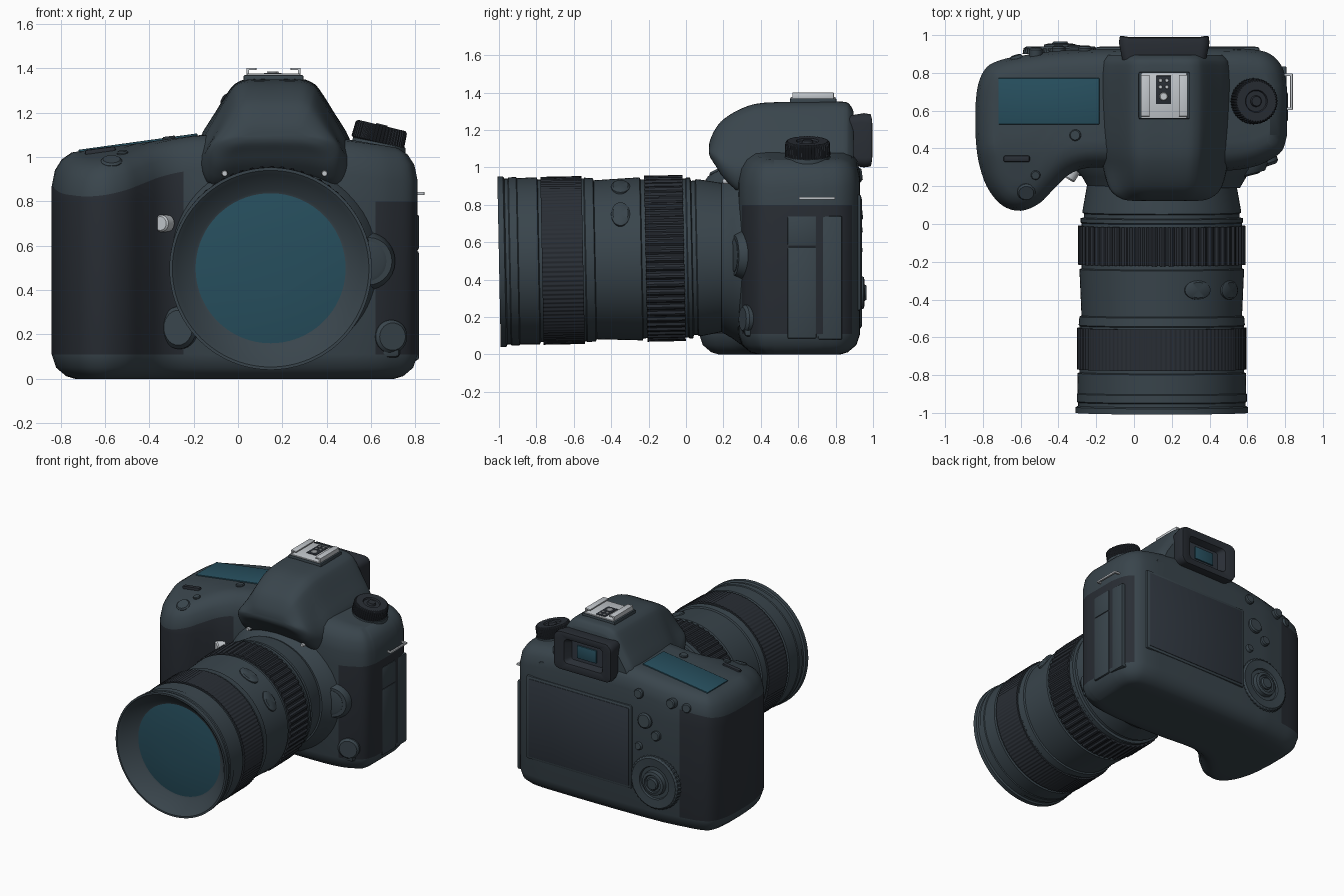
import bpy, bmesh, math
from mathutils import Vector, Matrix

if "Cube" in bpy.data.objects:
    bpy.data.objects.remove(bpy.data.objects["Cube"])


def material(name, r, g, b):
    m = bpy.data.materials.new(name)
    m.diffuse_color = (r, g, b, 1)
    m.use_nodes = True
    m.node_tree.nodes["Principled BSDF"].inputs["Base Color"].default_value = m.diffuse_color
    return m


SHELL = material("slate_shell", .041, .059, .072)
RUBBER = material("dark_rubber", .022, .027, .035)
TEAL = material("teal_glass", .02, .078, .112)
METAL = material("pale_metal", .55, .58, .61)
SCREEN = material("dark_screen", .03, .039, .052)


def build(name, verts, faces, mat):
    bm = bmesh.new()
    vs = [bm.verts.new(v) for v in verts]
    for f in faces:
        bm.faces.new([vs[i] for i in f])
    bmesh.ops.remove_doubles(bm, verts=bm.verts, dist=1e-5)
    return finish(name, bm, mat)


def finish(name, bm, mat):
    bmesh.ops.recalc_face_normals(bm, faces=bm.faces)
    me = bpy.data.meshes.new(name)
    bm.to_mesh(me)
    bm.free()
    ob = bpy.data.objects.new(name, me)
    bpy.context.collection.objects.link(ob)
    me.materials.append(mat)
    return ob


def grid_faces(rows, cols, closed, start=0):
    return [tuple(start + k for k in (a * cols + b, a * cols + (b + 1) % cols,
                                      (a + 1) * cols + (b + 1) % cols, (a + 1) * cols + b))
            for a in range(rows - 1) for b in range(cols if closed else cols - 1)]


def loft(name, rings, mat, caps=True):
    n = len(rings[0])
    faces = grid_faces(len(rings), n, True)
    if caps:
        faces += [tuple(range(n)), tuple(range((len(rings) - 1) * n, len(rings) * n))]
    return build(name, [p for r in rings for p in r], faces, mat)


def lathe(name, loc, axis, profile, mat, segs=48, teeth=0, depth=0, scale=(1, 1, 1)):
    # profile is (height along axis, radius)
    segs = teeth * 4 or segs
    m = Matrix.Translation(loc) @ Vector(axis).to_track_quat('Z', 'Y').to_matrix().to_4x4()
    big = max(r for h, r in profile)
    verts = []
    for h, r in profile:
        for i in range(segs):
            rr = r - depth * (i // 2 % 2) if r > .9 * big else r
            a = math.tau * i / segs
            verts.append(m @ Vector((rr * math.cos(a) * scale[0], rr * math.sin(a) * scale[1], h)))
    return build(name, verts, grid_faces(len(profile), segs, True), mat)


def button(name, loc, axis, r, h, mat=SHELL, scale=(1, 1, 1)):
    return lathe(name, loc, axis, [(-.04, r), (h * .6, r), (h, r * .82), (h, 0)], mat, 28, scale=scale)


def box(name, loc, size, mat, bevel=.01, rot_y=0):
    bm = bmesh.new()
    bmesh.ops.create_cube(bm, size=1)
    bmesh.ops.scale(bm, vec=size, verts=bm.verts)
    if bevel:
        bmesh.ops.bevel(bm, geom=bm.edges[:], offset=bevel, segments=2, profile=.5, affect='EDGES')
    bm.transform(Matrix.Translation(loc) @ Matrix.Rotation(rot_y, 4, 'Y'))
    return finish(name, bm, mat)


def spline(pts, sub):
    pts = [Vector(p) for p in pts]
    out = []
    for i in range(len(pts) - 1):
        p0, p1, p2, p3 = pts[max(i - 1, 0)], pts[i], pts[i + 1], pts[min(i + 2, len(pts) - 1)]
        for k in range(sub):
            t = k / sub
            out.append(.5 * (2 * p1 + (p2 - p0) * t + (2 * p0 - 5 * p1 + 4 * p2 - p3) * t * t
                             + (3 * p1 - p0 - 3 * p2 + p3) * t ** 3))
    return out + [pts[-1]]


# Body: plan outline given as (x, front y, back y), stacked in insets up to a sloped top
PLAN = [(-.84, .48, .62), (-.825, .34, .74), (-.78, .2, .83), (-.7, .1, .87), (-.6, .07, .89),
        (-.5, .11, .905), (-.42, .19, .915), (-.33, .27, .92), (-.2, .3, .925), (.1, .28, .93),
        (.45, .28, .93), (.62, .3, .925), (.72, .34, .9), (.785, .39, .83), (.81, .47, .72)]
RIDGE = [(-.9, .98), (-.75, 1.02), (-.17, 1.1), (.35, 1.1), (.55, 1.07), (.72, 1.04), (.9, 1.0)]


def top(x, y):
    for (x0, z0), (x1, z1) in zip(RIDGE, RIDGE[1:]):
        if x <= x1:
            return z0 + (z1 - z0) * (x - x0) / (x1 - x0) - .25 * max(0, .4 - y)


stations = spline(PLAN, 4)
outline = [Vector((s.x, s.y)) for s in stations] + [Vector((s.x, s.z)) for s in reversed(stations)]
n = len(outline)


def inset(d):
    out = []
    for i, p in enumerate(outline):
        t = (outline[(i + 1) % n] - outline[i - 1]).normalized()
        out.append(p + Vector((-t.y, t.x)) * d)
    return out


rings = [[(p.x, p.y, z) for p in inset(d)] for z, d in
         [(0, .105), (.012, .065), (.05, .02), (.11, 0), (.8, 0)]]
rings += [[(p.x, p.y, top(p.x, p.y) - dz) for p in inset(d)] for dz, d in
          [(.13, 0), (.06, .015), (.02, .045), (0, .09)]]
verts = [p for r in rings for p in r]
faces = grid_faces(len(rings), n, True)
half = n // 2
for ring, is_top in ((rings[0], False), (rings[-1], True)):
    start = len(verts)
    for j in range(9):
        for i in range(half):
            q = Vector(ring[i]).lerp(Vector(ring[n - 1 - i]), j / 8)
            verts.append((q.x, q.y, top(q.x, q.y) if is_top else 0))
    faces += grid_faces(9, half, False, start)
body = build("camera_body", verts, faces, SHELL)
body.data.materials.append(RUBBER)
for p in body.data.polygons:
    c = p.center
    grip = c.x < -.25 and (c.y < .8 or c.x < -.58) and c.z < top(c.x, c.y) - .12
    side = c.x > .62 and c.y < .88 and c.z < .78
    if c.z > .09 and (grip or side):
        p.material_index = 1

# Viewfinder hump: arched sections along y as (y, bottom, top, half width)
ARCH = [(0, .1), (.5, .08), (.82, .03), (.97, .12), (1, .33), (.79, .63), (.6, .88), (.5, .96), (.35, 1), (0, 1)]
arch = spline(ARCH, 3)
arch = [(p.x, p.y) for p in arch] + [(-p.x, p.y) for p in reversed(arch[1:-1])]
HUMP = [(.122, 1.08, 1.11, .16), (.13, 1.05, 1.15, .22), (.16, 1.0, 1.21, .27), (.205, .93, 1.26, .3),
        (.3, .85, 1.315, .325), (.42, .9, 1.345, .335), (.7, .94, 1.35, .34), (.84, .94, 1.35, .335),
        (.875, .94, 1.335, .32), (.895, .95, 1.3, .3)]
loft("viewfinder_hump", [[(.165 + w * u, y, b + (t - b) * v) for u, v in arch]
                         for y, b, t, w in spline(HUMP, 3)], SHELL)


# Eyepiece cup with a recessed window
def rounded_rect(w, h, r):
    return [(sx * (w - r) + r * math.cos(a), sz * (h - r) + r * math.sin(a))
            for k, (sx, sz) in enumerate(((1, 1), (-1, 1), (-1, -1), (1, -1)))
            for a in [math.radians(90 * k + 18 * s) for s in range(6)]]


CUP = [(.86, .22, .13, .04), (.96, .24, .145, .05), (.995, .235, .14, .05), (1.0, .22, .125, .04),
       (.995, .16, .09, .03), (.93, .125, .07, .02)]
loft("eyepiece_cup", [[(.16 + u, y - (.025 * (1 - (u / .24) ** 2) if y > .95 else 0), 1.145 + v)
                       for u, v in rounded_rect(w, h, r)] for y, w, h, r in CUP], RUBBER, caps=False)
box("eyepiece_window", (.16, .925, 1.145), (.25, .02, .14), SCREEN, 0)
box("eyepiece_glass", (.16, .935, 1.145), (.16, .02, .095), TEAL, .004)

# Lens mount and barrel, turned about a slightly tilted axis
LENS, AXIS = (.147, 0, .516), (0, 1, .02)
lathe("lens_mount", (.16, 0, .52), (0, 1, 0),
      [(.19, 0), (.19, .4), (.21, .412), (.25, .435), (.29, .465), (.34, .48)], SHELL, 72)
lathe("lens_barrel", LENS, AXIS,
      [(-.9, .33), (-.905, .35), (-.985, .425), (-1, .443), (-1, .456), (-.97, .456), (-.963, .444), (-.945, .444),
       (-.94, .45), (-.9, .45), (-.895, .445), (-.79, .447), (-.785, .435), (-.54, .435), (-.535, .44),
       (-.49, .436), (-.485, .425), (-.24, .436), (-.235, .425), (.005, .425), (.01, .43), (.03, .43),
       (.035, .412), (.055, .412), (.06, .42), (.08, .418), (.21, .395), (.25, .39)], SHELL, 96)
lathe("front_glass", LENS, AXIS, [(-.9, .352), (-.915, .25), (-.922, .12), (-.924, 0)], TEAL, 72)
lathe("zoom_ring", LENS, AXIS, [(-.77, .41), (-.77, .449), (-.55, .449), (-.55, .41)], RUBBER, teeth=110, depth=.004)
lathe("focus_ring", LENS, AXIS, [(-.215, .41), (-.215, .444), (-.01, .444), (-.01, .41)], RUBBER, teeth=60, depth=.01)
for k, ang in enumerate((64, 34)):
    a = math.radians(ang)
    d = Vector((math.cos(a), 0, math.sin(a)))
    button(f"lens_switch_{k}", Vector((.147, -.35, .508)) + d * .425, d, .05, .018, scale=(1, 1.5, 1))

# Front controls
button("lens_release", (.57, .34, .53), (.25, -1, 0), .13, .085)
button("lens_release_cap", (.58, .26, .53), (.25, -1, 0), .09, .012)
button("socket_cover", (.685, .335, .19), (.35, -1, 0), .075, .035)
box("socket_plate", (.65, .335, .155), (.16, .05, .12), SHELL, .02)
button("preview_button", (-.26, .3, .23), (-.2, -1, 0), .08, .05, scale=(1, 1.2, 1))
button("front_lamp", (-.34, .255, .7), (-.6, -1, 0), .038, .02, METAL)
for k, x in enumerate((-.06, .39)):
    button(f"hump_stud_{k}", (x, .225, .925), (0, -1, 0), .014, .03, METAL)

# Top controls
lathe("dial_base", (.63, .65, 1.03), (.2, 0, 1), [(-.02, .13), (.035, .12), (.035, 0)], SHELL)
lathe("mode_dial", (.62, .65, 1.025), (.24, 0, 1), [(.035, .11), (.045, .122), (.11, .119), (.12, .11), (.12, .06),
                                                   (.11, .055), (.11, .03), (.125, .025), (.125, 0)],
      RUBBER, teeth=48, depth=.005)
box("top_display", (-.45, .65, 1.058), (.54, .245, .022), TEAL, .004, -math.atan(.08 / .58))
button("shutter_button", (-.57, .175, .968), (0, -.5, 1), .048, .025)
box("command_wheel", (-.62, .345, 1.02), (.14, .035, .04), RUBBER, .01, -.13)
button("top_button_small", (-.52, .26, 1.012), (-.1, -.2, 1), .025, .015)
button("top_button", (-.31, .47, 1.078), (-.13, 0, 1), .03, .015)

# Accessory shoe
box("shoe_base", (.16, .68, 1.352), (.27, .25, .035), SHELL, .008)
box("shoe_plate", (.16, .68, 1.368), (.24, .24, .016), METAL, .003)
for s in (-1, 1):
    box(f"shoe_wall_{s}", (.16 + s * .116, .68, 1.382), (.012, .22, .03), METAL, .002)
    box(f"shoe_rail_{s}", (.16 + s * .1, .68, 1.396), (.045, .22, .01), METAL, .002)
box("shoe_contact_pad", (.157, .71, 1.373), (.08, .15, .012), RUBBER, .002)
for k, (x, y, r) in enumerate(((.157, .675, .022), (.14, .725, .01), (.174, .725, .01), (.14, .76, .01), (.174, .76, .01))):
    button(f"shoe_contact_{k}", (x, y, 1.374), (0, 0, 1), r, .01, METAL)

# Right side doors and strap loop
for k, (x, y, z, w, h) in enumerate(((.79, .62, .33, .155, .49), (.79, .62, .66, .155, .16),
                                     (.783, .77, .41, .13, .66))):
    box(f"port_door_{k}", (x, y, z), (.05, w, h), SHELL, .008)
for k, y in enumerate((.61, .79)):
    box(f"strap_loop_end_{k}", (.81, y, .835), (.06, .014, .014), METAL, .003)
box("strap_loop_bar", (.834, .7, .835), (.014, .19, .014), METAL, .003)

# Back: screen, wheel and buttons
box("screen_frame", (.23, .922, .545), (.87, .03, .62), SHELL, .012)
box("rear_screen", (.23, .926, .545), (.83, .03, .58), SCREEN, .006)
lathe("rear_wheel", (-.39, .9, .33), (0, 1, 0), [(0, .2), (.03, .195), (.04, .18), (.035, .12), (.022, .115),
                                                 (.022, .09), (.05, .085), (.055, .065), (.045, .06), (.045, 0)],
      SHELL, teeth=40, depth=.006)
button("wheel_centre", (-.39, .94, .33), (0, 1, 0), .045, .025)
BACK = [(-.31, .77, .055), (-.26, .57, .028), (-.26, .96, .035), (-.4, .68, .035), (-.52, .95, .035),
        (-.62, .93, .033), (-.69, .91, .028), (.65, .94, .035), (.54, .95, .035), (.7, .8, .028)]
for k, (x, z, r) in enumerate(BACK):
    button(f"back_button_{k}", (x, .92 - .4 * max(0, abs(x) - .5), z), (.3 if x > .6 else -.3 if x < -.6 else 0, 1, .12), r, .022)

# Smooth shading with sharp edges kept
for ob in bpy.context.scene.objects:
    ob.select_set(True)
bpy.context.view_layer.objects.active = body
bpy.ops.object.shade_smooth_by_angle(angle=math.radians(35))
